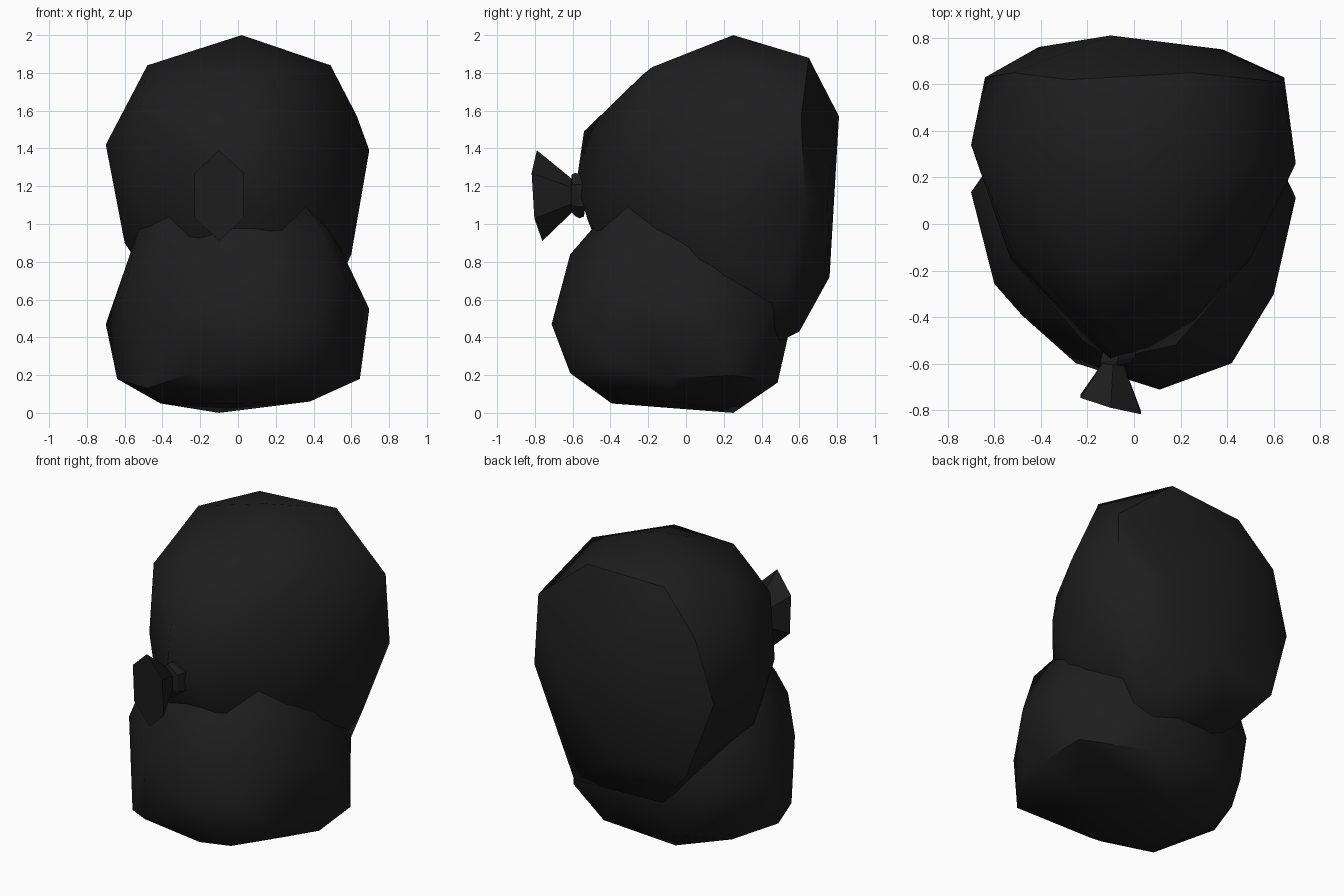
import bpy, bmesh, math

black = bpy.data.materials.new("soft_black")
black.diffuse_color = (0.013, 0.013, 0.013, 1)


def finish(name, bm, angle):
    bmesh.ops.recalc_face_normals(bm, faces=bm.faces)
    me = bpy.data.meshes.new(name)
    bm.to_mesh(me)
    bm.free()
    me.materials.append(black)
    ob = bpy.data.objects.new(name, me)
    bpy.context.collection.objects.link(ob)
    if angle:
        me.polygons.foreach_set("use_smooth", [True] * len(me.polygons))
        me.set_sharp_from_angle(angle=math.radians(angle))
    return ob


# Boulder corner points, reused for both lumps
CORNERS = [
    # crown
    (0.02, 0.25, 2.0), (-0.48, 0.28, 1.84), (0.49, 0.26, 1.84), (0.21, -0.18, 1.83),
    (-0.18, -0.23, 1.79), (0.25, 0.65, 1.88), (-0.28, 0.62, 1.86),
    # back
    (-0.10, 0.81, 1.57), (-0.41, 0.76, 1.10), (0.38, 0.75, 1.15), (0.0, 0.76, 0.72),
    (-0.64, 0.63, 1.20), (-0.52, 0.65, 1.60), (0.63, 0.61, 1.57), (0.645, 0.63, 1.12),
    # widest sides
    (-0.70, 0.34, 1.42), (0.695, 0.26, 1.39), (-0.52, -0.12, 1.61), (-0.53, -0.15, 1.17),
    (0.36, -0.28, 1.50), (0.50, -0.15, 1.22), (-0.60, 0.16, 0.90), (0.60, 0.16, 0.84),
    # front
    (-0.10, -0.54, 1.49), (-0.10, -0.58, 1.22), (0.18, -0.52, 1.02), (-0.22, -0.50, 0.97),
    # underside
    (0.26, -0.24, 0.78), (-0.40, -0.17, 0.78), (0.45, -0.16, 0.74), (-0.46, -0.03, 0.73),
    (0.53, 0.53, 0.71), (-0.48, 0.68, 0.72), (0.38, 0.60, 0.43), (-0.25, 0.60, 0.45),
    (0.11, 0.34, 0.30), (0.42, 0.30, 0.45), (-0.27, 0.25, 0.49), (0.05, -0.03, 0.43),
]


def boulder(name, place):
    bm = bmesh.new()
    for c in CORNERS:
        bm.verts.new(place(*c))
    r = bmesh.ops.convex_hull(bm, input=bm.verts)
    loose = {v for v in r["geom_interior"] + r["geom_unused"]
             if isinstance(v, bmesh.types.BMVert)}
    bmesh.ops.delete(bm, geom=list(loose), context='VERTS')
    return finish(name, bm, 40)


# Upper lump, and the same lump tipped forward and squashed below it
boulder("upper_lump", lambda x, y, z: (x, y, z))
boulder("lower_lump", lambda x, y, z: (x, 0.25 + 0.757 * (z - 1.57), 0.81 - y))

# Six-sided flared knob: rings of (x, y, z, half width, half height, x tilt, z tilt)
RINGS = [
    (-0.06, -0.54, 1.15, 0.085, 0.11, 0.1, 0.0),
    (-0.07, -0.575, 1.15, 0.085, 0.12, 0.1, -0.1),
    (-0.08, -0.595, 1.15, 0.075, 0.11, 0.0, -0.1),
    (-0.09, -0.605, 1.15, 0.055, 0.09, -0.1, 0.0),
    (-0.10, -0.775, 1.15, 0.15, 0.24, -0.27, -0.06),
]
bm = bmesh.new()
loops = []
for x, y, z, w, h, tx, tz in RINGS:
    ring = []
    for i in range(6):
        a = math.pi / 2 + i * math.pi / 3
        dx, dz = w * math.cos(a), h * math.sin(a)
        ring.append(bm.verts.new((x + dx, y + tx * dx + tz * dz, z + dz)))
    loops.append(ring)
for p, q in zip(loops, loops[1:]):
    for i in range(6):
        j = (i + 1) % 6
        bm.faces.new((p[i], p[j], q[j], q[i]))
bm.faces.new(loops[0])
bm.faces.new(loops[-1])
finish("flared_knob", bm, 0)
